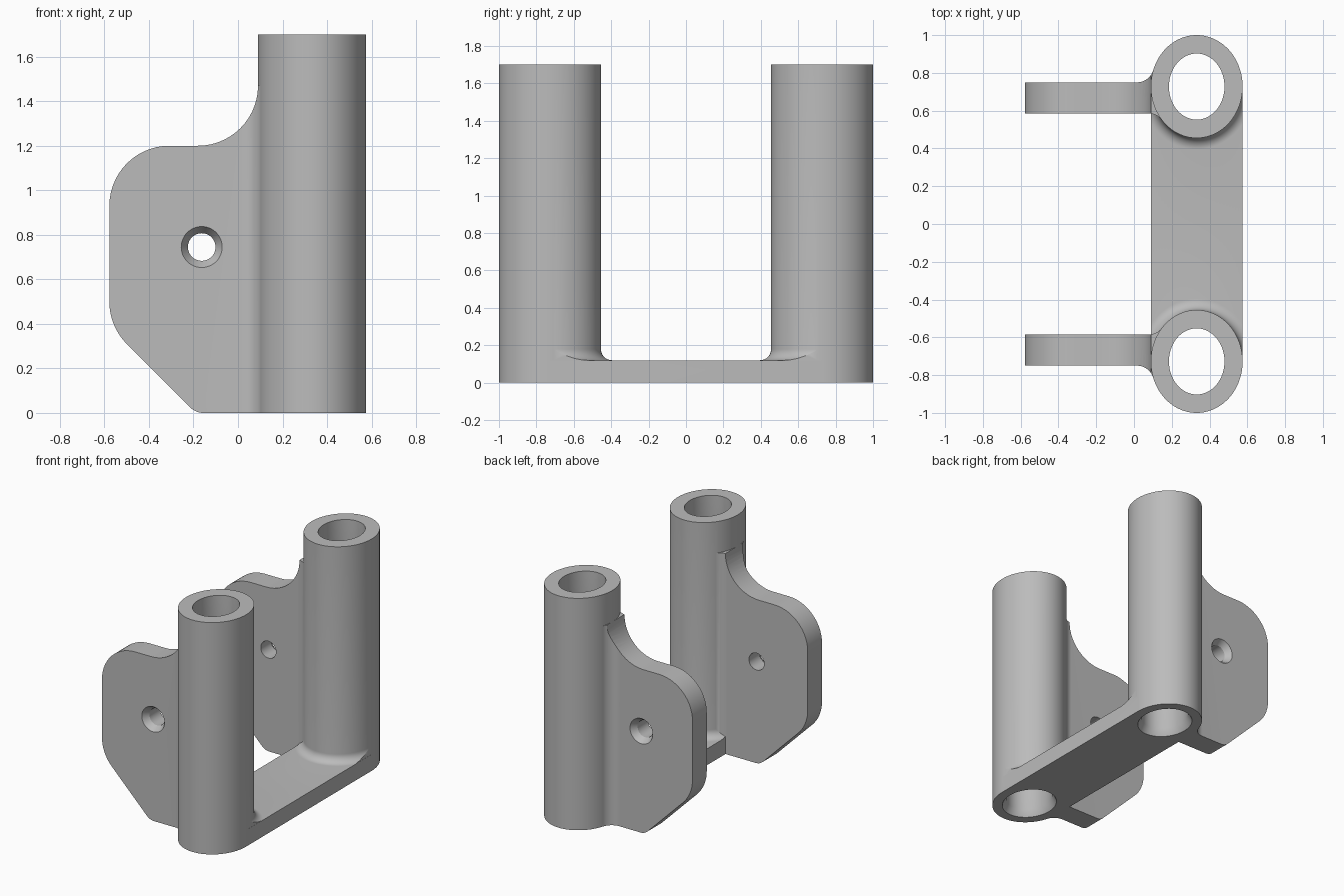
import bpy, bmesh
from math import sin, cos, pi, radians

if "Cube" in bpy.data.objects:
    bpy.data.objects.remove(bpy.data.objects["Cube"], do_unlink=True)

grey = bpy.data.materials.new("plain grey")
grey.use_nodes = True
colour = (0.5, 0.5, 0.5, 1)
grey.diffuse_color = colour
grey.node_tree.nodes["Principled BSDF"].inputs["Base Color"].default_value = colour

TUBE_X, TUBE_Y = 0.332, 0.7275
RX, RY, HEIGHT = 0.243, 0.2725, 1.7
BAR_TOP = 0.12


def loft(name, loops):
    """Closed solid through matching 3D loops, capped at both ends."""
    bm = bmesh.new()
    rings = [[bm.verts.new(p) for p in loop] for loop in loops]
    n = len(rings[0])
    for a, b in zip(rings, rings[1:]):
        for i in range(n):
            j = (i + 1) % n
            bm.faces.new((a[i], a[j], b[j], b[i]))
    bm.faces.new(rings[0][::-1])
    bm.faces.new(rings[-1])
    bmesh.ops.recalc_face_normals(bm, faces=bm.faces)
    mesh = bpy.data.meshes.new(name)
    bm.to_mesh(mesh)
    bm.free()
    mesh.materials.append(grey)
    obj = bpy.data.objects.new(name, mesh)
    bpy.context.collection.objects.link(obj)
    return obj


def ellipse(cx, cy, rx, ry, z, n=96):
    return [(cx + rx * cos(2 * pi * i / n), cy + ry * sin(2 * pi * i / n), z) for i in range(n)]


def arc(cx, cy, r, start, end, n=14):
    angles = [radians(start + (end - start) * i / n) for i in range(n + 1)]
    return [(cx + r * cos(a), cy + r * sin(a)) for a in angles]


def box(name, x0, x1, y0, y1, z0, z1):
    return loft(name, [[(x0, y0, z), (x1, y0, z), (x1, y1, z), (x0, y1, z)] for z in (z0, z1)])


def combine(target, tool, operation):
    mod = target.modifiers.new("cut", 'BOOLEAN')
    mod.operation, mod.object, mod.solver = operation, tool, 'EXACT'
    bpy.context.view_layer.objects.active = target
    bpy.ops.object.modifier_apply(modifier=mod.name)
    bpy.data.objects.remove(tool, do_unlink=True)


# Base bar joining the two tubes
bracket = box("bracket", TUBE_X - RX, TUBE_X + RX, -TUBE_Y, TUBE_Y, 0, BAR_TOP)

# Side outline of the mounting plate (x, z)
side = (arc(-0.155, 0.085, 0.085, 270, 225) + arc(-0.308, 0.5, 0.27, 225, 180)
        + arc(-0.308, 0.93, 0.27, 180, 90) + arc(-0.18, 1.47, 0.27, -90, 0)
        + [(0.25, 1.47), (0.25, 0)])
# Plan outline of the plate, flaring into the tube (x, y)
plan = ([(-0.7, 0.585), (-0.7, 0.75)] + arc(0.0155, 0.84, 0.09, -90, -18)
        + [(0.24, 0.8), (0.24, 0.57)] + arc(0.077, 0.495, 0.09, 40, 90))

for s in (-1, 1):
    cy = s * TUBE_Y

    # Upright tube
    tube = loft("tube", [ellipse(TUBE_X, cy, RX, RY, z) for z in (0, HEIGHT)])

    # Rounded foot where the tube meets the bar
    r = 0.06
    steps = [(r, BAR_TOP / 2)] + [(r - r * sin(radians(a)), BAR_TOP + r - r * cos(radians(a)))
                                  for a in range(0, 91, 9)] + [(-0.02, BAR_TOP + r)]
    foot = loft("foot", [ellipse(TUBE_X, cy, RX + d, RY + d, z) for d, z in steps])
    limit = box("limit", TUBE_X - RX + 0.001, TUBE_X + RX - 0.001, -TUBE_Y, TUBE_Y, 0, 1)
    combine(foot, limit, 'INTERSECT')

    # Mounting plate
    plate = loft("plate", [[(x, s * y, z) for x, z in side] for y in (0.3, 1.2)])
    flare = loft("flare", [[(x, s * y, z) for x, y in plan] for z in (-0.1, 1.6)])
    combine(plate, flare, 'INTERSECT')

    # Countersunk screw hole, wide on the outer face
    screw = loft("screw_hole", [[(x - 0.163, s * y, z + 0.745) for x, z, _ in ellipse(0, 0, q, q, 0, 48)]
                                for q, y in ((0.062, 0.4), (0.062, 0.705), (0.092, 0.75), (0.092, 0.9))])
    combine(plate, screw, 'DIFFERENCE')

    for part in (tube, plate, foot):
        combine(bracket, part, 'UNION')

    # Bore through the tube with a widened lower mouth
    mouth = ((0.028, -0.1), (0.028, 0), (0, 0.05), (0, HEIGHT + 0.1))
    bore = loft("bore", [ellipse(TUBE_X, cy, 0.147 + d, 0.175 + d, z) for d, z in mouth])
    combine(bracket, bore, 'DIFFERENCE')

# Smooth curved walls, keep edges crisp
bpy.ops.object.select_all(action='DESELECT')
bracket.select_set(True)
bpy.context.view_layer.objects.active = bracket
bpy.ops.object.shade_smooth_by_angle(angle=radians(30))
